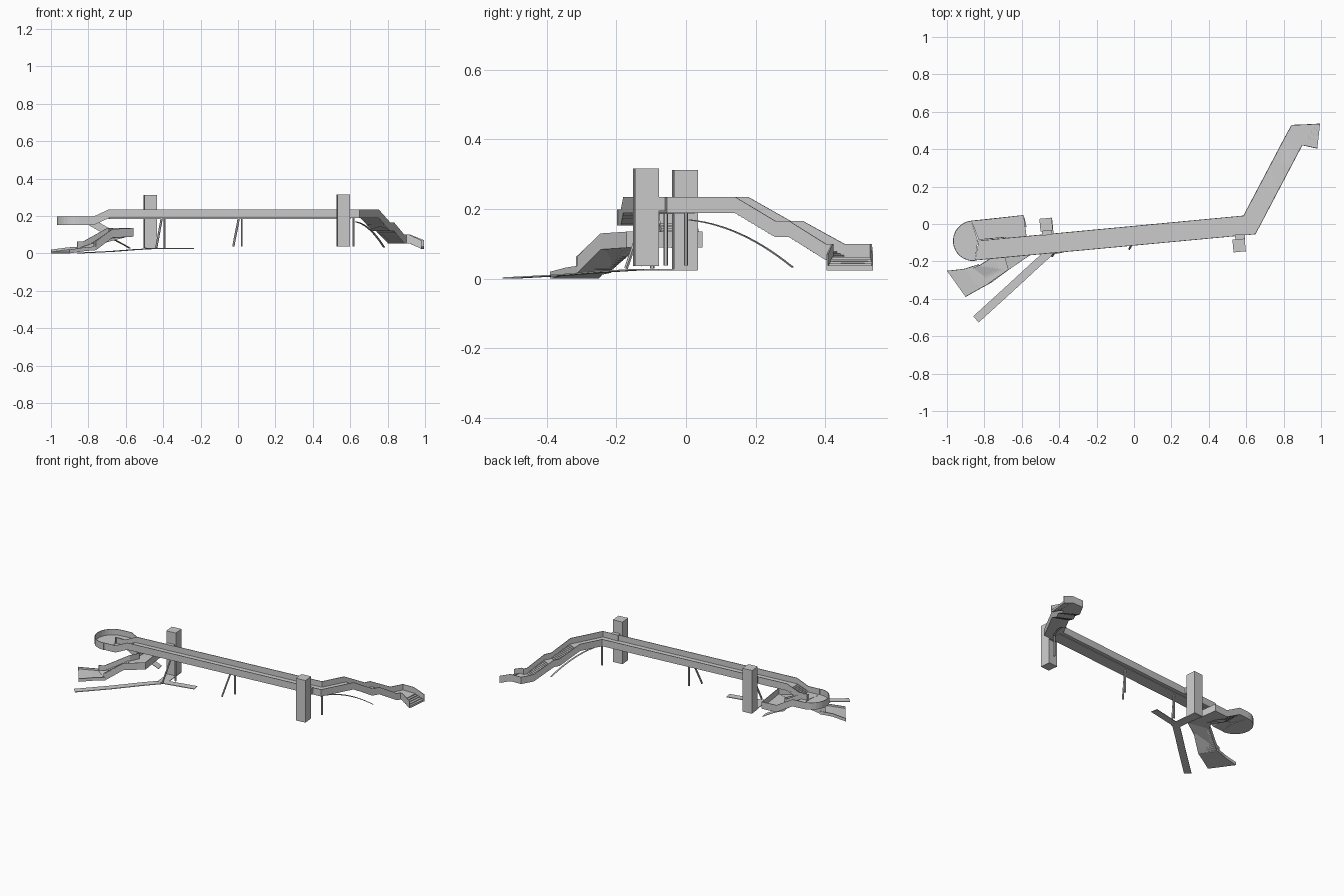
import bpy, bmesh, math
from mathutils import Vector as V

if "Cube" in bpy.data.objects:
    bpy.data.objects.remove(bpy.data.objects["Cube"])


def finish(name, bm):
    bmesh.ops.recalc_face_normals(bm, faces=bm.faces)
    me = bpy.data.meshes.new(name)
    bm.to_mesh(me)
    bm.free()
    ob = bpy.data.objects.new(name, me)
    bpy.context.collection.objects.link(ob)
    return ob


def strip(bm, A, B, lo, hi):
    """Loft a rectangular section between two edge lines, lo..hi in z."""
    rings = []
    for a, b in zip(A, B):
        rings.append([bm.verts.new(p + V((0, 0, z)))
                      for p, z in ((a, lo), (b, lo), (b, hi), (a, hi))])
    for r, s in zip(rings, rings[1:]):
        for k in range(4):
            j = (k + 1) % 4
            bm.faces.new((r[k], r[j], s[j], s[k]))
    bm.faces.new(rings[0])
    bm.faces.new(rings[-1])


def channel(name, L, R, flights=(), wall=0.038, n=12):
    """Walkway with a floor, two parapets and steps on chosen segments."""
    L, R = [V(p) for p in L], [V(p) for p in R]
    bm = bmesh.new()
    strip(bm, L, R, -0.008, 0)
    for A, B in ((L, R), (R, L)):
        inner = [a + (b - a).normalized() * 0.004 for a, b in zip(A, B)]
        strip(bm, A, inner, -0.008, wall)
    for i in flights:
        for k in range(n):
            a, b = k / n, (k + 1) / n
            l = [L[i].lerp(L[i + 1], t) for t in (a, b)]
            r = [R[i].lerp(R[i + 1], t) for t in (a, b)]
            top, low = max(l[0].z, l[1].z), min(l[0].z, l[1].z)
            for p in l + r:
                p.z = low
            strip(bm, l, r, -0.004, top - low)
    return finish(name, bm)


def box(name, c, size, rot=0.0):
    bm = bmesh.new()
    bmesh.ops.create_cube(bm, size=1)
    for v in bm.verts:
        v.co = V((v.co.x * size[0], v.co.y * size[1], v.co.z * size[2]))
    ob = finish(name, bm)
    ob.location = c
    ob.rotation_euler.z = rot
    return ob


def ribbon(name, pts, w, t):
    """Thin flat band along a path."""
    pts = [V(p) for p in pts]
    A, B = [], []
    for i, p in enumerate(pts):
        d = pts[min(i + 1, len(pts) - 1)] - pts[max(i - 1, 0)]
        s = V((-d.y, d.x, 0)).normalized() * w / 2
        A.append(p + s)
        B.append(p - s)
    bm = bmesh.new()
    strip(bm, A, B, -t, 0)
    return finish(name, bm)


SL = 0.094
TILT = math.atan(SL)
def up(x, z): return (x, -0.01 + SL * x, z)
def dn(x, z): return (x, -0.115 + SL * x, z)
def mid(x, z): return (x, -0.062 + SL * x, z)

# main deck with the short flight down on the left
channel("main_deck",
        [up(-0.83, .16), up(-0.77, .16), up(-0.69, .197), (0.585, 0.045, .197)],
        [dn(-0.85, .16), dn(-0.77, .16), dn(-0.69, .197), (0.65, -0.055, .197)],
        flights=(1,), n=8)

# box girder below the deck
ribbon("deck_girder", [mid(-0.69, .19), mid(0.6, .19)], 0.06, 0.005)

# rounded turning landing
arc_in, arc_out = [], []
for k in range(17):
    a = math.radians(95 + 180 * k / 16)
    arc_out.append((-0.86 + 0.108 * math.cos(a), -0.09 + 0.108 * math.sin(a), .16))
    arc_in.append((-0.835 + 0.002 * math.cos(a), -0.089 + 0.002 * math.sin(a), .16))
channel("round_landing", arc_in, arc_out)

# return flight, middle landing, lower flight and fan at the foot
channel("left_stair",
        [(-.83, -.087, .16), (-.80, -.083, .16), (-.69, -.073, .097), (-.67, -.085, .097),
         (-.70, -.14, .097), (-.83, -.222, .025), (-.86, -.235, .025)],
        [(-.87, .018, .16), (-.80, .025, .16), (-.69, .037, .097), (-.59, .048, .097),
         (-.56, -.17, .097), (-.67, -.245, .092), (-.76, -.312, .025)],
        flights=(1,))
steps_l = [V((-.70, -.14, .097)), V((-.83, -.222, .025))]
steps_r = [V((-.67, -.245, .092)), V((-.77, -.315, .025))]
channel("lower_flight", steps_l, steps_r, flights=(0,))
channel("stair_foot", [(-.83, -.215, .025), (-.91, -.24, .02), (-1.0, -.25, .008)],
        [(-.76, -.312, .025), (-.82, -.345, .02), (-.90, -.39, .008)], wall=0.012)

# right stair: two flights, half landing, turn and final steps
def le(y, z): return (0.585 + (y - .045) * .526, y, z)
def re(y, z): return (0.65 + (y + .055) * .526, y, z)
channel("right_stair",
        [le(.045, .197), le(.178, .197), le(.30, .128), le(.335, .128), le(.455, .062),
         (.842, .53, .062)],
        [re(-.055, .197), re(.14, .197), re(.255, .128), re(.295, .128), re(.40, .062),
         (.90, .42, .062)], flights=(1, 3))
channel("right_stair_foot", [(.842, .53, .062), (.92, .533, .062), (.995, .537, .032)],
        [(.90, .42, .062), (.915, .417, .062), (.98, .403, .032)], flights=(1,), n=5)

# lift towers with short links to the deck
box("lift_tower_left", (-.47, -.003, .17), (.066, .068, .285), TILT)
box("lift_tower_right", (.562, -.115, .176), (.066, .068, .28), TILT)
for name, x, y in (("left", -.466, -.045), ("right", .567, -.07)):
    box("lift_link_" + name, (x, y, .215), (.052, .03, .04), TILT)

# pairs of slim legs, one upright and one leaning forward
def leg(name, top, foot):
    t, f = V(top), V(foot)
    bm = bmesh.new()
    bmesh.ops.create_cone(bm, cap_ends=True, segments=6, radius1=.006, radius2=.006,
                          depth=(t - f).length)
    ob = finish(name, bm)
    ob.location = (t + f) / 2
    ob.rotation_euler = (t - f).to_track_quat('Z', 'Y').to_euler()

for i, x in enumerate((-.392, .02)):
    z = .03 + .008 * i
    leg("upright_leg", (x, -.06 + SL * x, .192), (x, -.06 + SL * x, z))
    leg("leaning_leg", (x - .015, -.08 + SL * x, .192), (x - .045, -.135 + SL * x, z))
leg("corner_leg", (.617, 0, .192), (.617, 0, .038))

# arched ground line below the right stair
pts = []
for k in range(15):
    t = k / 14
    pts.append((.63 + .15 * t, .01 + .295 * t, .17 - .03 * t - .105 * t * t))
ribbon("right_arch", pts, .012, .003)

# curved brace below the left middle landing
pts = [(-.72 + .14 * k / 8, -.02 + .03 * k / 8, .095 - .065 * (k / 8) ** 1.3) for k in range(9)]
ribbon("left_brace", pts, .05, .003)

# ground paths to the left lift
ribbon("long_path", [(-.44, -.14, .028), (-.55, -.24, .022), (-.68, -.36, .012),
                     (-.845, -.51, .004)], .044, .004)
ribbon("short_path", [(-.45, -.145, .028), (-.24, -.10, .028)], .044, .004)
ribbon("lift_path", [(-.468, .03, .028), (-.45, -.16, .028)], .06, .004)
